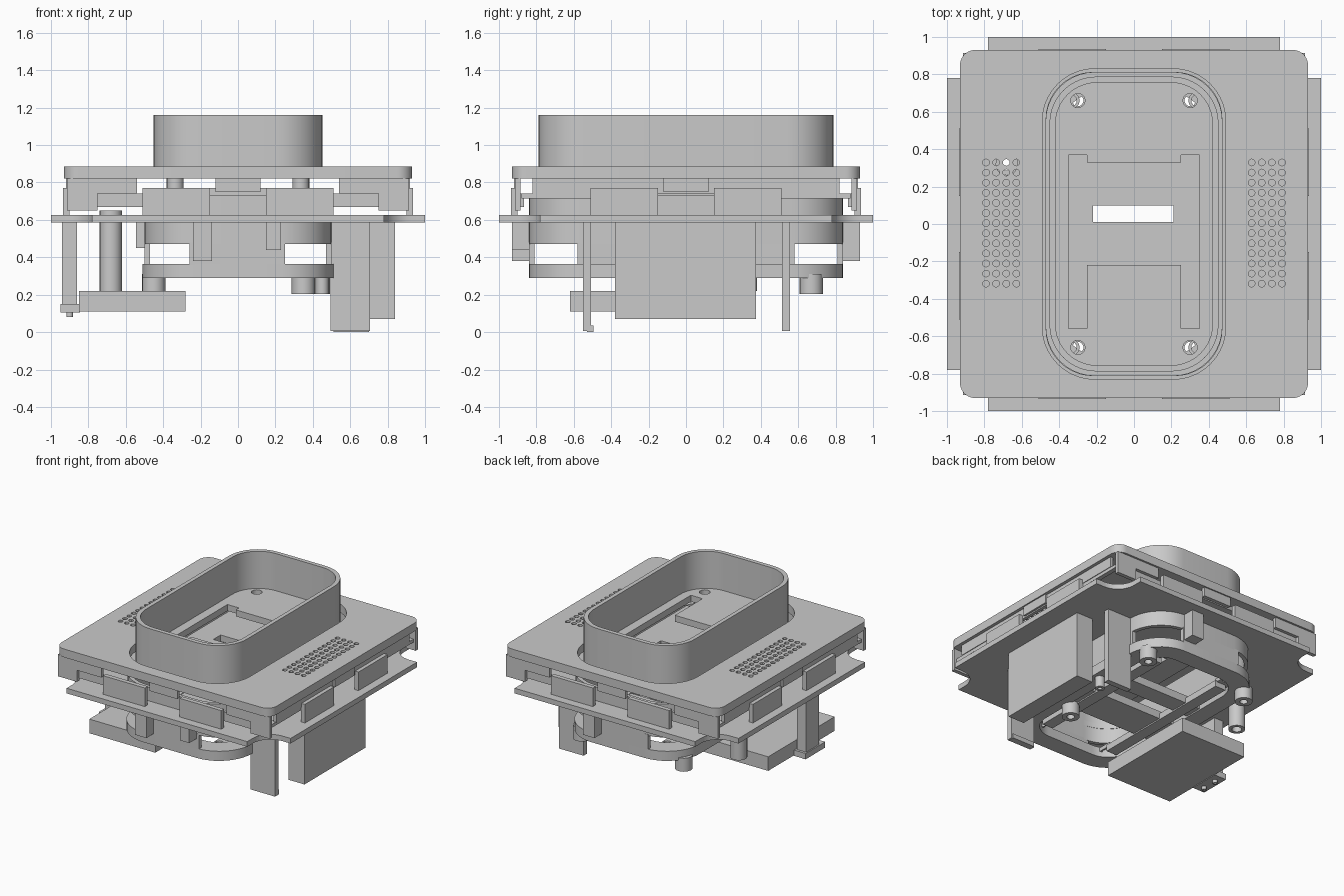
import bpy
import bmesh
from math import cos, sin, pi, radians

cube = bpy.data.objects.get("Cube")
if cube:
    bpy.data.objects.remove(cube, do_unlink=True)

grey = bpy.data.materials.new("plain_grey")
grey.use_nodes = True
GREY = (0.59, 0.59, 0.59, 1)
grey.diffuse_color = GREY
grey.node_tree.nodes["Principled BSDF"].inputs["Base Color"].default_value = GREY


def add_mesh(name, mesh):
    mesh.name = name
    mesh.materials.clear()
    mesh.materials.append(grey)
    ob = bpy.data.objects.new(name, mesh)
    bpy.context.collection.objects.link(ob)
    return ob


def arc(cx, cy, r, start, end, n=10):
    angles = [radians(start + (end - start) * i / n) for i in range(n + 1)]
    return [(cx + r * cos(a), cy + r * sin(a)) for a in angles]


def round_rect(hx, hy, r):
    pts = []
    for k, (sx, sy) in enumerate([(1, 1), (-1, 1), (-1, -1), (1, -1)]):
        pts += arc(sx * (hx - r), sy * (hy - r), r, k * 90, k * 90 + 90)
    return pts


def circle(x, y, r, n=20):
    return arc(x, y, r, 0, 360, n)[:-1]


def rect(x0, x1, y0, y1):
    return [(x0, y0), (x1, y0), (x1, y1), (x0, y1)]


def slab(name, z0, z1, outline, *holes):
    """Extrude an outline with holes between two heights."""
    curve = bpy.data.curves.new(name, "CURVE")
    curve.dimensions = "2D"
    curve.fill_mode = "BOTH"
    curve.extrude = (z1 - z0) / 2
    for loop in (outline, *holes):
        spline = curve.splines.new("POLY")
        spline.points.add(len(loop) - 1)
        for point, (x, y) in zip(spline.points, loop):
            point.co = (x, y, 0, 1)
        spline.use_cyclic_u = True
    temp = bpy.data.objects.new("temp", curve)
    bpy.context.collection.objects.link(temp)
    graph = bpy.context.evaluated_depsgraph_get()
    mesh = bpy.data.meshes.new_from_object(temp.evaluated_get(graph))
    bpy.data.objects.remove(temp)
    bm = bmesh.new()
    bm.from_mesh(mesh)
    bmesh.ops.remove_doubles(bm, verts=bm.verts, dist=0.0001)
    bmesh.ops.recalc_face_normals(bm, faces=bm.faces)
    bmesh.ops.translate(bm, verts=bm.verts, vec=(0, 0, (z0 + z1) / 2))
    bm.to_mesh(mesh)
    bm.free()
    return add_mesh(name, mesh)


def box(name, x0, x1, y0, y1, z0, z1):
    bm = bmesh.new()
    bmesh.ops.create_cube(bm, size=1)
    bmesh.ops.scale(bm, verts=bm.verts, vec=(x1 - x0, y1 - y0, z1 - z0))
    bmesh.ops.translate(bm, verts=bm.verts,
                        vec=((x0 + x1) / 2, (y0 + y1) / 2, (z0 + z1) / 2))
    mesh = bpy.data.meshes.new(name)
    bm.to_mesh(mesh)
    bm.free()
    return add_mesh(name, mesh)


ALL_SIDES, FRONT_BACK, LEFT_RIGHT = (0, 1, 2, 3), (0, 2), (1, 3)


def around(sides, name, *size):
    """Repeat a box from the front on the chosen sides."""
    for k in sides:
        box(name, *size).rotation_euler.z = k * pi / 2


def tube(name, x, y, r, hole, z0, z1):
    slab(name, z0, z1, circle(x, y, r), circle(x, y, hole))


# Top bezel with the tub opening and two speaker grilles
grille = [circle(side * 0.71 + (col - 1.5) * 0.054, 0.005 + (row - 6) * 0.054, 0.018, 12)
          for side in (-1, 1) for col in range(4) for row in range(13)]
slab("top_bezel", 0.82, 0.885, round_rect(0.93, 0.93, 0.08),
     round_rect(0.49, 0.83, 0.28), *grille)

# Raised tub: wall, slotted floor and screw bosses
slab("tub_wall", 0.82, 1.16, round_rect(0.452, 0.788, 0.25), round_rect(0.42, 0.755, 0.22))
screws = [(sx * 0.3, sy * 0.66) for sx in (-1, 1) for sy in (-1, 1)]
h_slot = [(-0.35, -0.56), (-0.25, -0.56), (-0.25, -0.22), (0.25, -0.22),
          (0.25, -0.56), (0.35, -0.56), (0.35, 0.37), (0.25, 0.37),
          (0.25, 0.33), (-0.25, 0.33), (-0.25, 0.37), (-0.35, 0.37)]
slab("tub_floor", 0.82, 0.87, round_rect(0.43, 0.765, 0.23), h_slot,
     *[circle(x, y, 0.038) for x, y in screws])
for x, y in screws:
    tube("floor_boss", x * 1.12, y, 0.045, 0.03, 0.72, 0.82)
slab("inner_plate", 0.72, 0.77, rect(-0.4, 0.4, -0.58, 0.5), rect(-0.22, 0.21, 0.01, 0.10))

# Middle flange plate with scalloped corners
corner = [(1, 0.78), (0.93, 0.78)] + arc(0.93, 0.93, 0.15, 270, 180) + [(0.78, 1)]
flange = []
for k in range(4):
    c, s = round(cos(k * pi / 2)), round(sin(k * pi / 2))
    flange += [(c * x - s * y, s * x + c * y) for x, y in corner]
slab("middle_flange", 0.585, 0.625, flange,
     round_rect(0.47, 0.81, 0.26), circle(-0.68, 0.32, 0.035))

# Clips and skirts: deep skirts front and back, a slim strip left and right
for s in (-1, 1):
    lo, hi = sorted((s * 0.15, s * 0.51))
    around(ALL_SIDES, "flange_tab", lo, hi, -0.935, -0.9, 0.625, 0.77)
    lo, hi = sorted((s * 0.54, s * 0.915))
    around(FRONT_BACK, "bezel_skirt", lo, hi, -0.915, -0.885, 0.74, 0.82)
    lo, hi = sorted((s * 0.75, s * 0.915))
    around(FRONT_BACK, "skirt_corner", lo, hi, -0.915, -0.885, 0.65, 0.74)
    lo, hi = sorted((s * 0.5, s * 0.75))
    around(FRONT_BACK, "clip_bar", lo, hi, -0.89, -0.865, 0.67, 0.74)
    lo, hi = sorted((s * 0.5, s * 0.88))
    around(LEFT_RIGHT, "slim_bar", lo, hi, -0.9, -0.865, 0.715, 0.74)
around(ALL_SIDES, "bezel_tab", -0.12, 0.12, -0.92, -0.89, 0.75, 0.82)
around(LEFT_RIGHT, "bezel_strip", -0.82, 0.82, -0.905, -0.88, 0.74, 0.82)

# Lower housing, open at the corners, with a pad closing each rim corner
slab("housing_wall", 0.47, 0.73, round_rect(0.5, 0.84, 0.28), round_rect(0.47, 0.81, 0.25))
slab("housing_rim", 0.29, 0.365, round_rect(0.51, 0.84, 0.28), round_rect(0.38, 0.7, 0.18))
for x, y in screws:
    x0, x1 = sorted((x * 0.87, x * 1.4))
    y0, y1 = sorted((y * 0.88, y * 1.12))
    slab("rim_corner_pad", 0.33, 0.36, rect(x0, x1, y0, y1), circle(x, y, 0.03))
for s in (-1, 1):
    lo, hi = sorted((s * 0.81, s * 0.84))
    box("housing_end_wall", -0.26, 0.25, lo, hi, 0.36, 0.48)
    lo, hi = sorted((s * 0.47, s * 0.5))
    box("housing_side_wall", lo, hi, -0.58, 0.58, 0.36, 0.48)
    lo, hi = sorted((s * 0.49, s * 0.545))
    box("side_latch", lo, hi, -0.06, 0.06, 0.45, 0.6)
    lo, hi = sorted((s * 0.25, s * 0.34))
    box("long_beam", lo, hi, -0.6, 0.6, 0.29, 0.34)
box("wide_cross_beam", -0.4, 0.4, -0.3, -0.02, 0.3, 0.36)
box("narrow_cross_beam", -0.4, 0.4, 0.13, 0.27, 0.3, 0.36)

# Hanging latch blocks
box("front_latch_long", -0.24, -0.14, -0.93, -0.84, 0.38, 0.6)
box("front_latch_short", 0.15, 0.23, -0.93, -0.84, 0.44, 0.6)
box("back_latch", 0.14, 0.24, 0.84, 0.93, 0.38, 0.6)

# Hollow feet, a small peg and the tall post
for x, y in ((-0.45, 0.67), (0.43, 0.67), (0.35, -0.28)):
    tube("hollow_foot", x, y, 0.063, 0.028, 0.205, 0.31)
tube("small_peg", 0.45, 0.16, 0.035, 0.015, 0.205, 0.31)
tube("tall_post", -0.68, 0.32, 0.06, 0.035, 0.22, 0.65)

# Side box with its two flat legs
box("side_box", 0.7, 0.84, -0.38, 0.375, 0.07, 0.6)
for y in (-0.53, 0.535):
    box("flat_leg", 0.495, 0.705, y - 0.022, y + 0.022, 0.005, 0.6)
box("leg_hook", 0.51, 0.7, -0.53, -0.495, 0, 0.035)

# Hanging tray, its arm and clip
box("tray", -0.85, -0.28, -0.62, 0.2, 0.11, 0.22)
box("tray_arm", -0.94, -0.86, -0.3, -0.14, 0.12, 0.6)
box("tray_clip", -0.95, -0.845, -0.36, -0.12, 0.105, 0.15)
for y in (-0.3, -0.18):
    tube("clip_screw", -0.9, y, 0.018, 0.008, 0.08, 0.11)

# Smooth the curved walls, keep edges sharp
bpy.ops.object.select_all(action="DESELECT")
for ob in bpy.context.collection.objects:
    if ob.type == "MESH" and ob.data.materials and ob.data.materials[0] == grey:
        ob.select_set(True)
        bpy.context.view_layer.objects.active = ob
bpy.ops.object.shade_smooth_by_angle(angle=radians(30))
